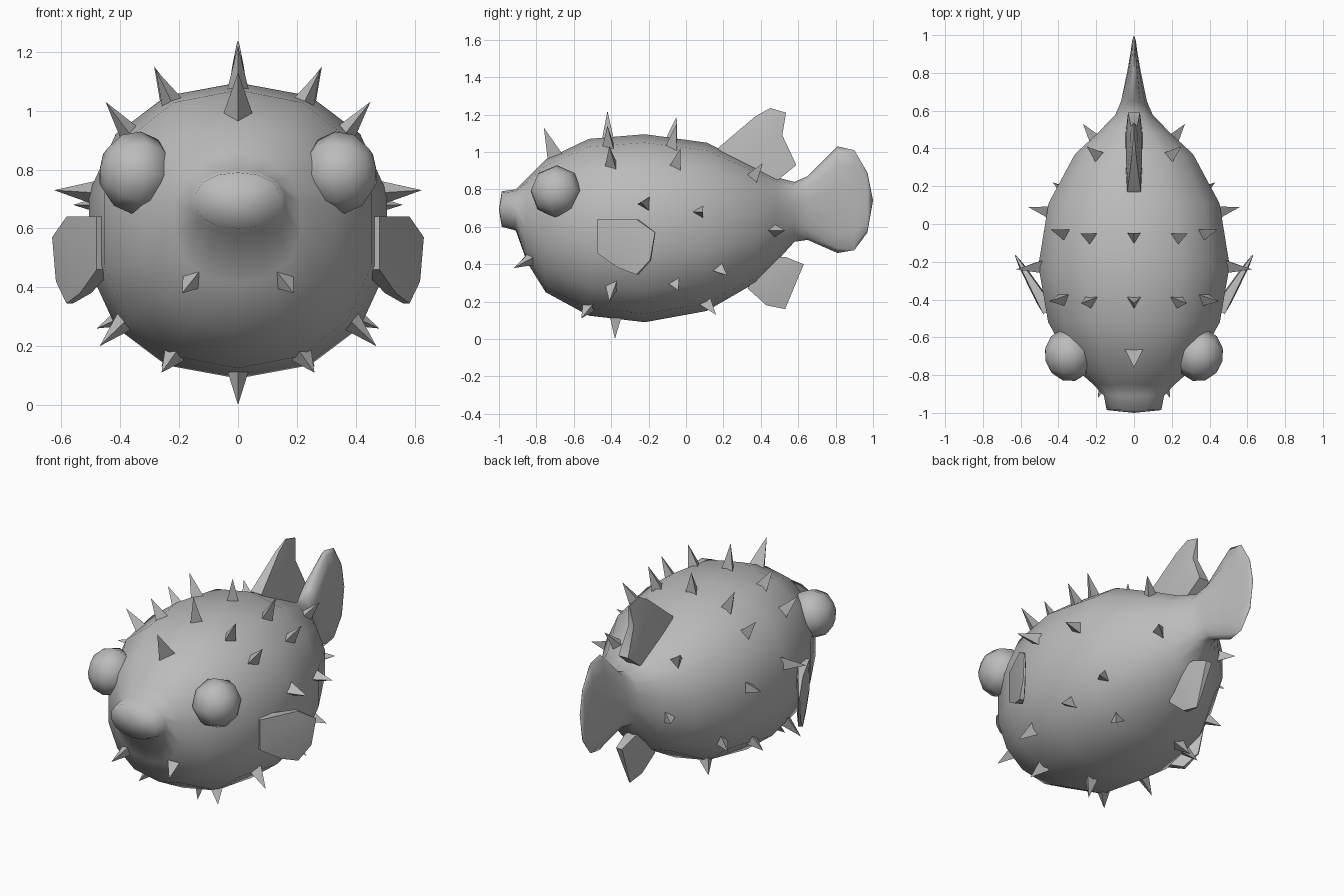
import bpy, bmesh, math
from mathutils import Vector, Matrix

cube = bpy.data.objects.get("Cube")
if cube:
    bpy.data.objects.remove(cube)

grey = bpy.data.materials.new("plain grey")
grey.use_nodes = True
grey.diffuse_color = (0.5, 0.5, 0.5, 1)
grey.node_tree.nodes["Principled BSDF"].inputs["Base Color"].default_value = (0.5, 0.5, 0.5, 1)


def finish(name, bm, angle=None):
    """Turn a bmesh into an object, optionally smooth below an edge angle."""
    bmesh.ops.recalc_face_normals(bm, faces=bm.faces)
    mesh = bpy.data.meshes.new(name)
    bm.to_mesh(mesh)
    bm.free()
    mesh.materials.append(grey)
    obj = bpy.data.objects.new(name, mesh)
    bpy.context.collection.objects.link(obj)
    if angle:
        bpy.ops.object.select_all(action='DESELECT')
        obj.select_set(True)
        bpy.context.view_layer.objects.active = obj
        bpy.ops.object.shade_smooth_by_angle(angle=math.radians(angle))
    return obj


def squarish(c):
    """Push a circle coordinate slightly outward for a fuller section."""
    return math.copysign(abs(c) ** 0.9, c) if abs(c) > 1e-6 else 0.0


# Body and tail: one loft of 14-sided rings (y, half width, bottom z, top z)
RINGS = [(-0.985, 0.148, 0.60, 0.79), (-0.91, 0.163, 0.58, 0.80),
         (-0.85, 0.22, 0.41, 0.86), (-0.75, 0.335, 0.25, 0.96),
         (-0.52, 0.465, 0.125, 1.07), (-0.22, 0.518, 0.09, 1.095),
         (0.11, 0.463, 0.15, 1.05), (0.37, 0.32, 0.30, 0.92),
         (0.48, 0.198, 0.41, 0.865), (0.58, 0.10, 0.52, 0.84),
         (0.65, 0.07, 0.53, 0.87), (0.81, 0.036, 0.46, 1.03),
         (0.90, 0.02, 0.475, 1.01), (0.97, 0.01, 0.57, 0.89)]
SIDES = 14
bm = bmesh.new()
loops = []
for y, w, lo, hi in RINGS:
    mid, h = (lo + hi) / 2, (hi - lo) / 2
    loops.append([bm.verts.new((w * squarish(math.sin(a)), y, mid + h * squarish(math.cos(a))))
                  for a in (2 * math.pi * i / SIDES for i in range(SIDES))])
for a, b in zip(loops, loops[1:]):
    for i in range(SIDES):
        j = (i + 1) % SIDES
        bm.faces.new((a[i], a[j], b[j], b[i]))
for loop, tip in ((loops[0], (0, -1, 0.69)), (loops[-1], (0, 1, 0.74))):
    v = bm.verts.new(tip)
    for i in range(SIDES):
        bm.faces.new((loop[i], loop[(i + 1) % SIDES], v))
body = finish("body", bm, 100)


# Fins: wedges, thick at the root and thin at the tip, with slightly domed sides
def fin(name, outline, thick, normal, grow):
    pts = [Vector(p) for p in outline]
    n, grow = Vector(normal).normalized(), Vector(grow)
    reach = [p.dot(grow) for p in pts]
    low, high = min(reach), max(reach)

    def half(p):
        return 0.003 + thick * (high - p.dot(grow)) / (high - low)

    hub = sum(pts, Vector()) / len(pts)
    bm = bmesh.new()
    edges = []
    for s in (1, -1):
        edge = [bm.verts.new(p + n * s * half(p)) for p in pts]
        core = [bm.verts.new(q + n * s * (half(q) + 0.006))
                for q in (hub.lerp(p, 0.6) for p in pts)]
        for i in range(len(pts)):
            j = (i + 1) % len(pts)
            bm.faces.new((edge[i], edge[j], core[j], core[i]))
        bm.faces.new(core)
        edges.append(edge)
    a, b = edges
    for i in range(len(pts)):
        j = (i + 1) % len(pts)
        bm.faces.new((a[i], a[j], b[j], b[i]))
    finish(name, bm, 50)


DORSAL = [(0.17, 1.02), (0.37, 1.19), (0.45, 1.235), (0.535, 1.21),
          (0.515, 1.09), (0.59, 0.93), (0.48, 0.84), (0.25, 0.92)]
ANAL = [(0.33, 0.27), (0.43, 0.18), (0.53, 0.16), (0.63, 0.40),
        (0.53, 0.44), (0.42, 0.43)]
PECTORAL = [(-0.46, 0.64), (-0.26, 0.64), (-0.165, 0.57), (-0.19, 0.42),
            (-0.26, 0.345), (-0.35, 0.38), (-0.46, 0.46)]
fin("dorsal_fin", [(0, y, z) for y, z in DORSAL], 0.042, (1, 0, 0), (0, 0.3, 1))
fin("anal_fin", [(0, y, z) for y, z in ANAL], 0.035, (1, 0, 0), (0, 0.6, -0.8))
for s, side in ((1, "left"), (-1, "right")):
    pts = [(s * (0.452 + 0.6 * (y + 0.46)), y, z) for y, z in PECTORAL]
    fin(side + "_pectoral_fin", pts, 0.03, (s, -0.6, 0), (s * 0.6, 1, 0))

    # Eyes: low-sided balls facing outward
    bm = bmesh.new()
    bmesh.ops.create_uvsphere(bm, u_segments=8, v_segments=6, radius=0.14)
    bmesh.ops.scale(bm, verts=bm.verts, vec=(1, 1, 0.9))
    aim = Vector((s * 0.95, -0.25, 0.12)).to_track_quat('Z', 'Y')
    bmesh.ops.rotate(bm, verts=bm.verts, matrix=aim.to_matrix())
    bmesh.ops.translate(bm, verts=bm.verts, vec=(s * 0.347, -0.695, 0.79))
    finish(side + "_eye", bm, 60)


# Spikes: three-sided pyramids on the nearest body surface, one corner forward
def spike(name, tip, radius=0.045):
    tip = Vector(tip)
    _, near, _, _ = body.closest_point_on_mesh(tip)
    out = (tip - near).normalized()
    base = near - out * 0.02
    fore = Vector((0, -1, 0))
    fore = (fore - out * fore.dot(out)).normalized()
    bm = bmesh.new()
    ring = [bm.verts.new(base + radius * (Matrix.Rotation(2 * math.pi * i / 3, 3, out) @ fore))
            for i in range(3)]
    top = bm.verts.new(tip)
    bm.faces.new(ring)
    for i in range(3):
        bm.faces.new((ring[i], ring[(i + 1) % 3], top))
    finish(name, bm)


MIDDLE = [(0, -0.42, 1.22), (0, -0.05, 1.19), (0, -0.38, 0.0)]
PAIRED = [(0.28, -0.42, 1.14), (0.45, -0.41, 1.03),      # front upper row
          (0.285, -0.05, 1.15), (0.44, -0.03, 1.02),     # rear upper row
          (0.25, 0.41, 0.94), (0.27, 0.53, 0.58),        # near the tail
          (0.625, -0.24, 0.73), (0.56, 0.09, 0.68),      # flanks
          (0.19, -0.92, 0.38), (0.26, -0.56, 0.11),      # chin and belly
          (0.47, -0.41, 0.20), (0.48, -0.04, 0.26),
          (0.26, 0.16, 0.13), (0.43, 0.22, 0.34)]
spike("brow_spike", (0, -0.76, 1.13), 0.06)
for i, p in enumerate(MIDDLE):
    spike(f"middle_spike_{i + 1}", p)
for i, (x, y, z) in enumerate(PAIRED):
    spike(f"left_spike_{i + 1}", (x, y, z))
    spike(f"right_spike_{i + 1}", (-x, y, z))
